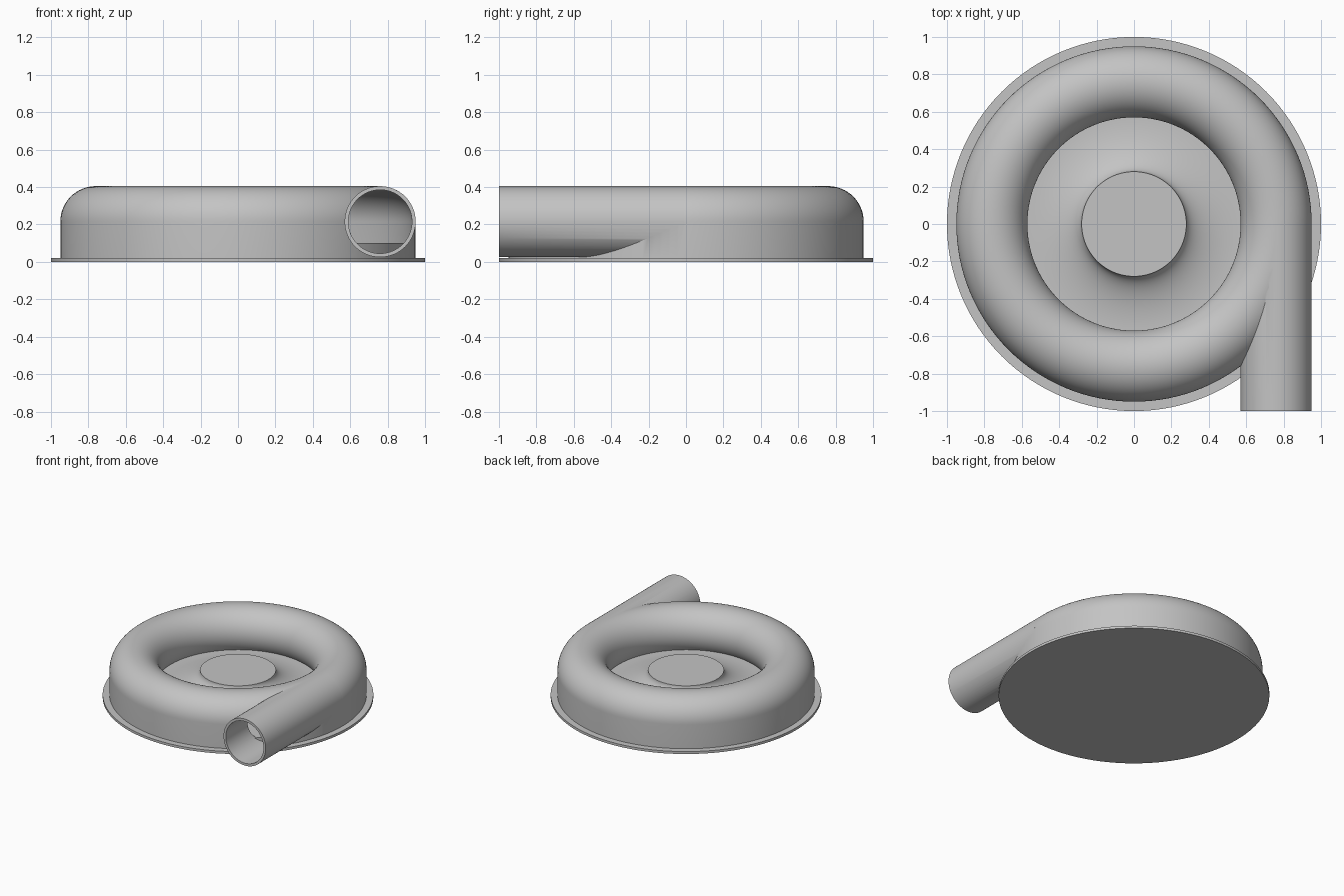
import bpy, bmesh, math
from mathutils import Matrix, Vector

if "Cube" in bpy.data.objects:
    bpy.data.objects.remove(bpy.data.objects["Cube"], do_unlink=True)

SEGMENTS = 128
RING, TUBE, BORE, MID = 0.76, 0.19, 0.17, 0.215   # ring radius, tube radii, tube height
FLOOR = 0.10

metal = bpy.data.materials.new("plain_grey")
metal.use_nodes = True
grey = (0.55, 0.55, 0.55, 1)
metal.diffuse_color = grey
metal.node_tree.nodes["Principled BSDF"].inputs["Base Color"].default_value = grey


def finish(bm, name):
    bmesh.ops.recalc_face_normals(bm, faces=bm.faces)
    mesh = bpy.data.meshes.new(name)
    bm.to_mesh(mesh)
    bm.free()
    obj = bpy.data.objects.new(name, mesh)
    bpy.context.collection.objects.link(obj)
    mesh.materials.append(metal)
    return obj


def revolve(name, profile, closed=False):
    """Spin an (r, z) profile around the z axis."""
    bm = bmesh.new()
    verts = [bm.verts.new((r, 0, z)) for r, z in profile]
    pairs = list(zip(verts, verts[1:]))
    if closed:
        pairs.append((verts[-1], verts[0]))
    edges = [bm.edges.new(p) for p in pairs]
    bmesh.ops.spin(bm, geom=verts + edges, axis=(0, 0, 1), cent=(0, 0, 0),
                   angle=math.tau, steps=SEGMENTS)
    bmesh.ops.remove_doubles(bm, verts=bm.verts, dist=1e-5)
    return finish(bm, name)


def straight_tube(name, radius, start, end):
    """Solid cylinder along y, in line with the ring on its left side."""
    bm = bmesh.new()
    place = Matrix.Translation(Vector((RING, (start + end) / 2, MID)))
    place = place @ Matrix.Rotation(math.pi / 2, 4, "X")
    bmesh.ops.create_cone(bm, cap_ends=True, segments=64, radius1=radius,
                          radius2=radius, depth=end - start, matrix=place)
    return finish(bm, name)


def arch(radius, bottom):
    """Tube section with a straight outer wall and a round inner wall."""
    stop = math.pi + math.asin((MID - FLOOR + 0.02) / radius)
    pts = [(RING + radius, bottom)]
    for i in range(41):
        a = stop * i / 40
        pts.append((RING + radius * math.cos(a), MID + radius * math.sin(a)))
    pts.append((pts[-1][0], bottom))
    return pts


def boolean(target, other, operation):
    mod = target.modifiers.new(operation.title(), "BOOLEAN")
    mod.operation = operation
    mod.solver = "EXACT"
    mod.object = other
    bpy.context.view_layer.objects.active = target
    bpy.ops.object.modifier_apply(modifier=mod.name)
    bpy.data.objects.remove(other, do_unlink=True)


# Base flange
flange = revolve("base_flange", [(0, 0), (1, 0), (1, 0.02), (0, 0.02)])

# Inner floor that flares up into the flat hub
flare = []
for i in range(25):
    t = math.pi / 2 * i / 24
    flare.append((0.57 - 0.29 * math.sin(t), 0.22 - 0.12 * math.cos(t)))
hub = revolve("floor_and_hub", [(0.94, 0.01), (0.94, FLOOR)] + flare + [(0, 0.22)])

# Hollow spiral casing with its straight outlet pipe
casing = revolve("casing_and_outlet", arch(TUBE, 0.01), closed=True)
boolean(casing, straight_tube("outlet", TUBE, -1, -0.01), "UNION")
boolean(casing, revolve("cavity", arch(BORE, FLOOR - 0.02), closed=True), "DIFFERENCE")
boolean(casing, straight_tube("outlet_bore", BORE, -1.1, -0.02), "DIFFERENCE")

# Smooth shading with crisp rims
for obj in (flange, hub, casing):
    bpy.ops.object.select_all(action="DESELECT")
    obj.select_set(True)
    bpy.context.view_layer.objects.active = obj
    bpy.ops.object.shade_smooth_by_angle(angle=math.radians(30))
